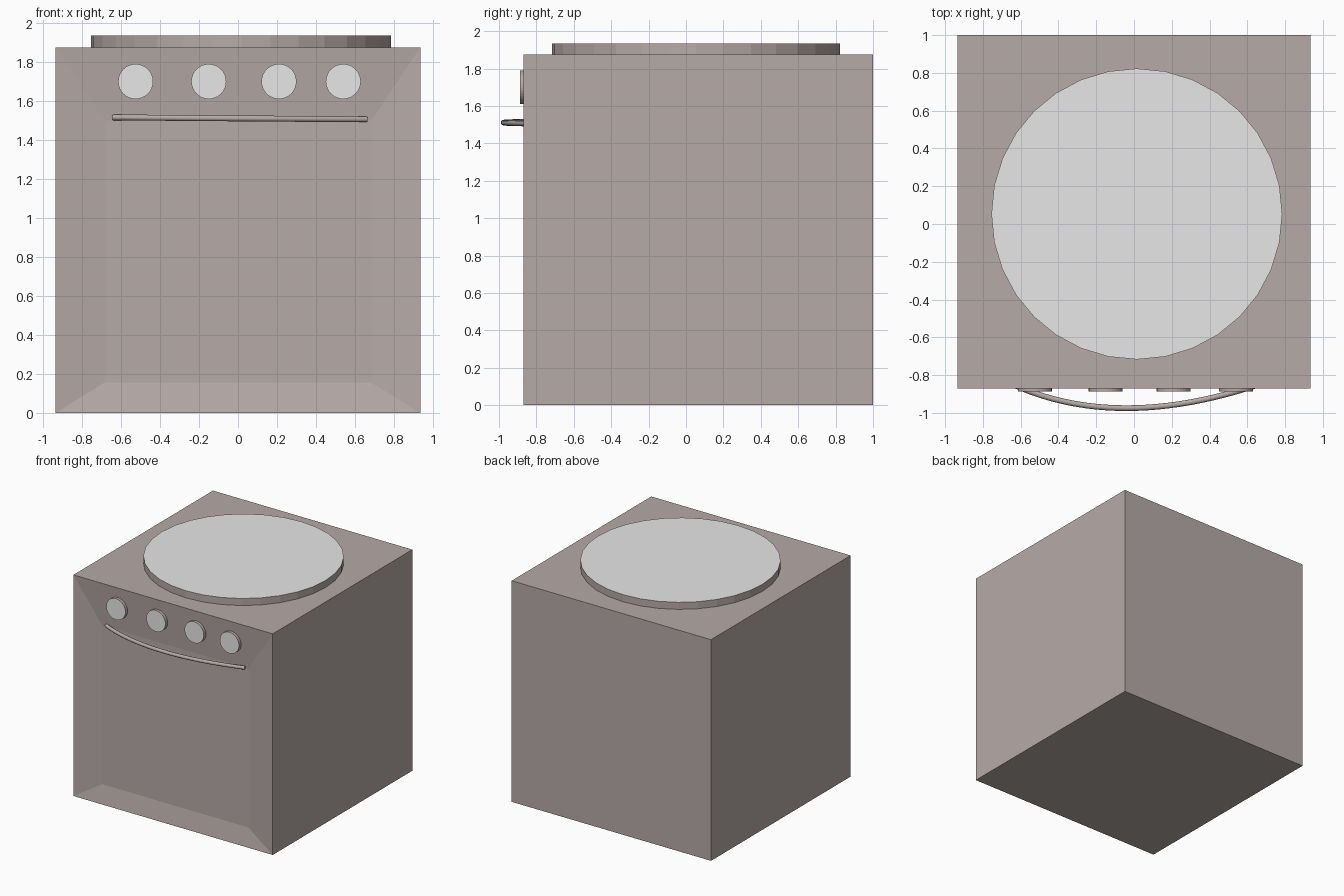
import bpy, bmesh, math
from mathutils import Vector, Matrix

if "Cube" in bpy.data.objects:
    bpy.data.objects.remove(bpy.data.objects["Cube"], do_unlink=True)


def material(name, colour):
    m = bpy.data.materials.new(name)
    m.use_nodes = True
    m.diffuse_color = colour
    m.node_tree.nodes["Principled BSDF"].inputs["Base Color"].default_value = colour
    return m


ENAMEL = material("warm grey enamel", (0.468, 0.402, 0.386, 1))
PALE = material("pale grey", (0.8, 0.8, 0.8, 1))


def add_object(name, bm):
    bmesh.ops.recalc_face_normals(bm, faces=bm.faces)
    mesh = bpy.data.meshes.new(name)
    bm.to_mesh(mesh)
    bm.free()
    mesh.materials.append(ENAMEL)
    mesh.materials.append(PALE)
    ob = bpy.data.objects.new(name, mesh)
    bpy.context.collection.objects.link(ob)
    return ob


def disc(name, base, axis, radius, height, sides=32):
    """Short cylinder whose outer cap is pale."""
    axis = Vector(axis)
    bm = bmesh.new()
    place = Matrix.Translation(Vector(base) + axis * height / 2) @ axis.to_track_quat("Z", "Y").to_matrix().to_4x4()
    bmesh.ops.create_cone(bm, cap_ends=True, segments=sides, radius1=radius,
                          radius2=radius, depth=height, matrix=place)
    bmesh.ops.recalc_face_normals(bm, faces=bm.faces)
    for f in bm.faces:
        f.material_index = int(f.normal.dot(axis) > 0.9)
    return add_object(name, bm)


# Oven body with a shallow sunken door panel
W, FRONT, BACK, H = 0.935, -0.87, 1.0, 1.875
bm = bmesh.new()
bmesh.ops.create_cube(bm, size=1, matrix=Matrix.Translation((0, (FRONT + BACK) / 2, H / 2))
                      @ Matrix.Diagonal((2 * W, BACK - FRONT, H, 1)))
front = min(bm.faces, key=lambda f: f.calc_center_median().y)
bmesh.ops.inset_region(bm, faces=[front], thickness=0.2)
for v in front.verts:
    v.co = (math.copysign(0.685, v.co.x), FRONT + 0.03, 0.155 if v.co.z < H / 2 else 1.5)
add_object("oven_body", bm)

# Round hob plate
disc("hob_plate", (0.015, 0.053, H - 0.01), (0, 0, 1), 0.77, 0.07)

# Control knobs
for i, x in enumerate((-0.525, -0.15, 0.21, 0.54)):
    disc(f"knob_{i + 1}", (x, -0.84, 1.7), (0, -1, 0), 0.09, 0.047)

# Bowed door handle, swept as rings along an arc
bm = bmesh.new()
STEPS, SIDES, R = 24, 12, 0.015
rings = []
for i in range(STEPS + 1):
    t = 2 * i / STEPS - 1
    centre = Vector((0.01 + 0.65 * t - 0.05 * (1 - t * t), -0.975 + 0.125 * t * t, 1.511 - 0.005 * t))
    tangent = Vector((0.65 + 0.1 * t, 0.25 * t, 0)).normalized()
    side = Vector((-tangent.y, tangent.x, 0))
    ring = []
    for k in range(SIDES):
        a = math.tau * k / SIDES
        ring.append(bm.verts.new(centre + R * (side * math.cos(a) + Vector((0, 0, math.sin(a))))))
    rings.append(ring)
for a, b in zip(rings, rings[1:]):
    for k in range(SIDES):
        n = (k + 1) % SIDES
        bm.faces.new((a[k], a[n], b[n], b[k]))
bm.faces.new(rings[0])
bm.faces.new(rings[-1])
handle = add_object("door_handle", bm)
bpy.context.view_layer.objects.active = handle
handle.select_set(True)
bpy.ops.object.shade_smooth_by_angle(angle=math.radians(40))
handle.select_set(False)
